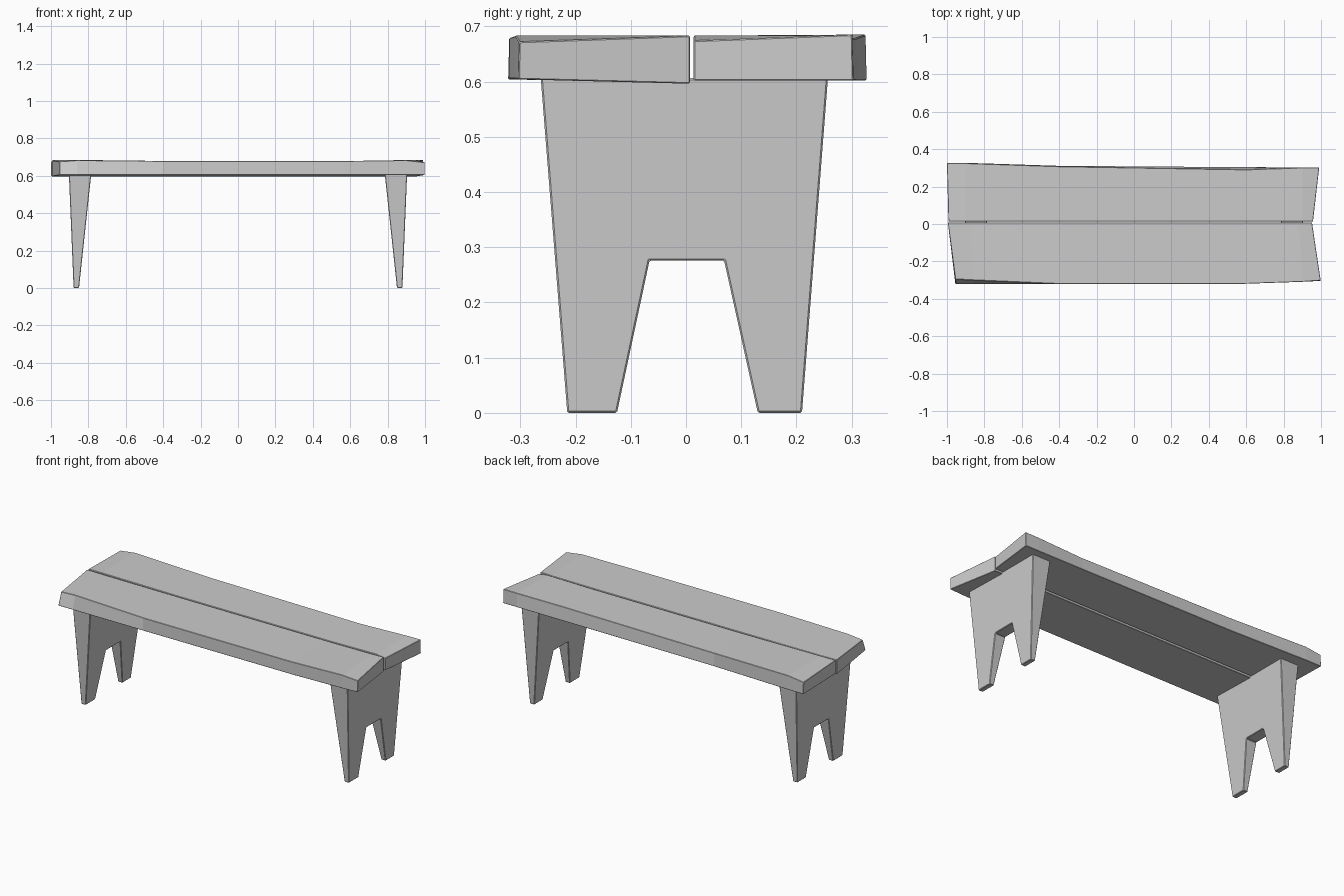
import bpy, bmesh

if "Cube" in bpy.data.objects:
    bpy.data.objects.remove(bpy.data.objects["Cube"])


def finish(name, bm, bevel):
    bmesh.ops.recalc_face_normals(bm, faces=bm.faces)
    me = bpy.data.meshes.new(name)
    bm.to_mesh(me)
    bm.free()
    ob = bpy.data.objects.new(name, me)
    bpy.context.collection.objects.link(ob)
    mod = ob.modifiers.new("worn_edges", 'BEVEL')
    mod.width = bevel
    mod.segments = 1
    mod.limit_method = 'ANGLE'
    mod.angle_limit = 0.7
    return ob


def loft(name, rings, bevel):
    """Closed solid through equal-sized rings of points."""
    bm = bmesh.new()
    vs = [[bm.verts.new(p) for p in ring] for ring in rings]
    n = len(vs[0])
    for a, b in zip(vs, vs[1:]):
        for i in range(n):
            j = (i + 1) % n
            bm.faces.new((a[i], a[j], b[j], b[i]))
    bm.faces.new(vs[0])
    bm.faces.new(vs[-1])
    return finish(name, bm, bevel)


def plank(name, y_in, z_in, z_out, stations):
    """Station: x inner, x outer, y outer bottom, y outer top, z top inner, z top outer."""
    rings = [[(xi, y_in, z_in), (xo, yb, z_out), (xo, yt, to), (xi, y_in, ti)]
             for xi, xo, yb, yt, ti, to in stations]
    return loft(name, rings, 0.002)


# Seat planks, hand-cut with skewed ends and worn corners
plank("front_seat_plank", 0.007, 0.596, 0.604, [
    (-0.995, -0.955, -0.322, -0.295, 0.682, 0.676),
    (-0.88, -0.86, -0.322, -0.300, 0.680, 0.683),
    (-0.40, -0.40, -0.322, -0.320, 0.679, 0.679),
    (0.58, 0.58, -0.320, -0.320, 0.679, 0.679),
    (0.88, 0.90, -0.309, -0.309, 0.681, 0.683),
    (0.952, 0.998, -0.304, -0.302, 0.683, 0.672)])
plank("back_seat_plank", 0.014, 0.602, 0.602, [
    (-0.992, -1.0, 0.327, 0.325, 0.683, 0.672),
    (-0.90, -0.90, 0.327, 0.325, 0.683, 0.685),
    (-0.40, -0.40, 0.311, 0.308, 0.679, 0.679),
    (0.60, 0.60, 0.304, 0.291, 0.679, 0.679),
    (0.90, 0.90, 0.303, 0.301, 0.683, 0.684),
    (0.957, 0.99, 0.303, 0.301, 0.674, 0.685)])

# Tapered board legs with a notch cut between the feet
PROFILE = [(-0.263, 0.606), (-0.215, 0), (-0.125, 0), (-0.066, 0.276),
           (0.069, 0.276), (0.130, 0), (0.210, 0), (0.257, 0.606)]


def leg(name, side):
    def face(x_foot, x_top):
        return [(side * (x_foot + (x_top - x_foot) * z / 0.606), y, z)
                for y, z in PROFILE]
    return loft(name, [face(0.850, 0.785), face(0.879, 0.904)], 0.003)


leg("right_leg", 1)
leg("left_leg", -1)
